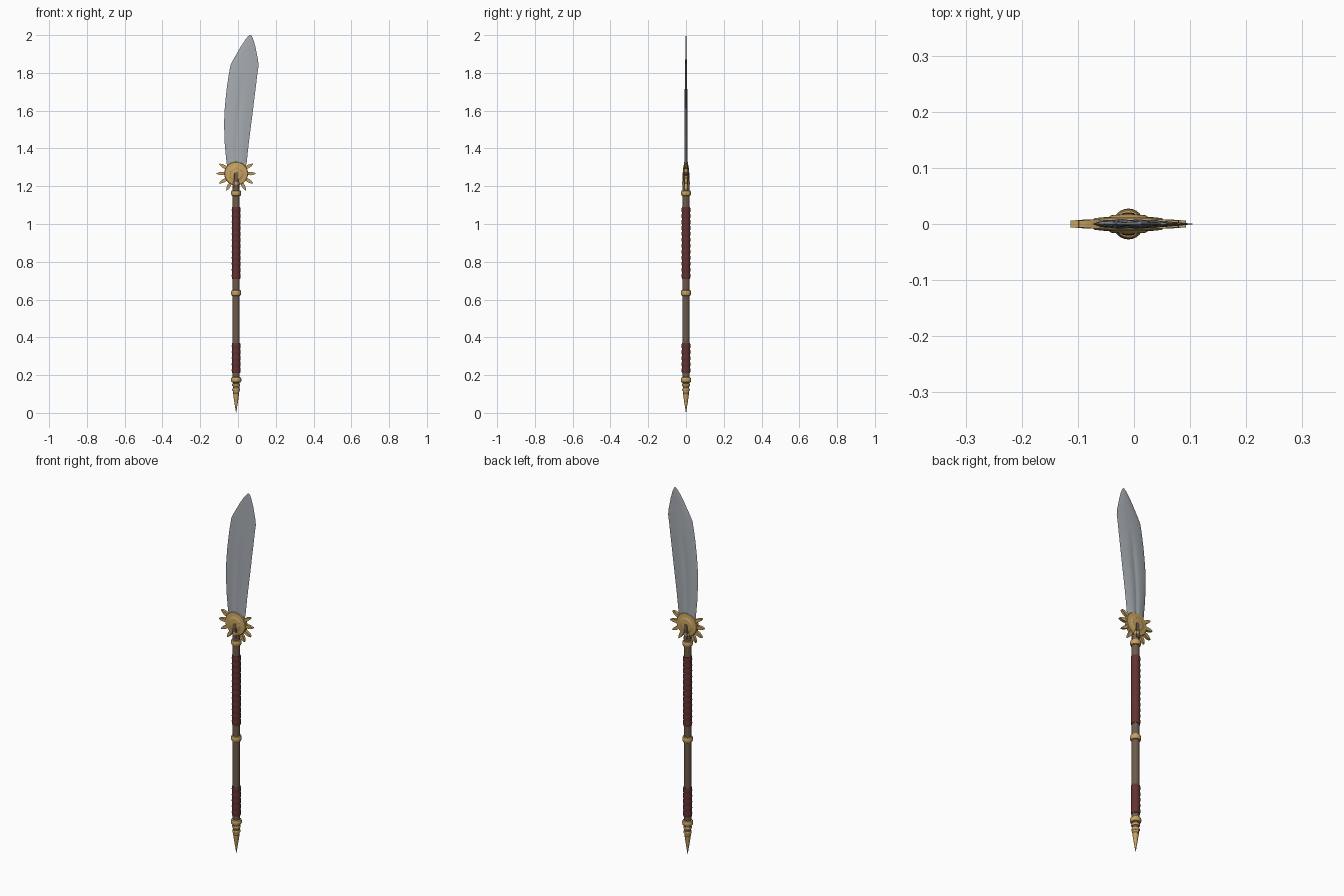
import bpy, bmesh, math
from mathutils import Matrix, Vector

if "Cube" in bpy.data.objects:
    bpy.data.objects.remove(bpy.data.objects["Cube"])

CX = -0.01   # shaft axis
DZ = 1.267   # guard disc height


def mat(name, rgb):
    m = bpy.data.materials.new(name)
    m.diffuse_color = (*rgb, 1)
    m.use_nodes = True
    m.node_tree.nodes["Principled BSDF"].inputs["Base Color"].default_value = m.diffuse_color
    return m


STEEL = mat("steel", (0.38, 0.41, 0.44))
GOLD = mat("gold", (0.56, 0.36, 0.12))
WOOD = mat("brown wood", (0.155, 0.105, 0.07))
WRAP = mat("dark red wrap", (0.125, 0.032, 0.032))


def finish(name, bm, m, angle=35):
    bmesh.ops.recalc_face_normals(bm, faces=bm.faces[:])
    me = bpy.data.meshes.new(name)
    bm.to_mesh(me)
    bm.free()
    me.materials.append(m)
    ob = bpy.data.objects.new(name, me)
    bpy.context.collection.objects.link(ob)
    bpy.context.view_layer.objects.active = ob
    ob.select_set(True)
    bpy.ops.object.shade_smooth_by_angle(angle=math.radians(angle))
    ob.select_set(False)
    return ob


def loft(bm, rings):
    """Skin closed rings of equal length and cap both ends."""
    vs = [[bm.verts.new(p) for p in r] for r in rings]
    n = len(vs[0])
    for a, b in zip(vs, vs[1:]):
        for i in range(n):
            j = (i + 1) % n
            bm.faces.new((a[i], a[j], b[j], b[i]))
    bm.faces.new(vs[0])
    bm.faces.new(vs[-1])


def lathe(name, prof, m, along_y=False, n=24):
    """Turn (radius, height) pairs about the shaft or about the disc axis."""
    bm = bmesh.new()
    rings = []
    for r, h in prof:
        ring = []
        for i in range(n):
            a = 2 * math.pi * i / n
            c, s = r * math.cos(a), r * math.sin(a)
            ring.append((CX + c, h, DZ + s) if along_y else (CX + c, s, h))
        rings.append(ring)
    loft(bm, rings)
    return finish(name, bm, m)


def collar(name, z, r, h):
    lathe(name, [(r * .72, z - h), (r * .9, z - h * .85), (r, z - h * .4),
                 (r, z + h * .4), (r * .9, z + h * .85), (r * .72, z + h)], GOLD)


def grip(name, z0, z1, coils):
    prof = [(0.018, z0)]
    n = coils * 4
    for i in range(n + 1):
        t = i / n
        prof.append((0.0215 + 0.0018 * abs(math.sin(math.pi * coils * t)), z0 + (z1 - z0) * t))
    prof.append((0.018, z1))
    lathe(name, prof, WRAP)


# Shaft, tapering into the guard
lathe("shaft", [(0.016, 0.1), (0.019, 0.2), (0.019, 1.17), (0.018, 1.2),
                (0.0165, 1.235), (0.0155, 1.275)], WOOD)

# Wrapped grips
grip("upper_grip", 0.71, 1.09, 12)
grip("lower_grip", 0.21, 0.37, 5)

# Gold collars
collar("top_collar", 1.163, 0.0265, 0.015)
collar("neck_ring", 1.215, 0.021, 0.011)
collar("middle_collar", 0.635, 0.0265, 0.016)
collar("bottom_collar", 0.175, 0.0275, 0.014)
collar("butt_ring_upper", 0.148, 0.0215, 0.007)
collar("butt_ring_lower", 0.123, 0.0205, 0.008)

# Butt spike
lathe("butt_spike", [(0.0005, 0.0), (0.006, 0.035), (0.013, 0.08), (0.0175, 0.118)], GOLD)

# Domed guard disc
half = [(0.063, 0.007), (0.060, 0.0105), (0.045, 0.012), (0.034, 0.013),
        (0.031, 0.0155), (0.018, 0.0165), (0.002, 0.017)]
lathe("guard_disc", [(r, -y) for r, y in reversed(half)] + half, GOLD, True, 40)

# Guard rays, leaving out those behind blade and shaft
bm = bmesh.new()
for k in range(12):
    if k in (2, 3, 4, 9):
        continue
    rot = Matrix.Translation((CX, 0, DZ)) @ Matrix.Rotation(-k * math.pi / 6, 4, 'Y')
    rings = []
    for d, w, t in [(0.05, 0.007, 0.008), (0.075, 0.009, 0.008), (0.09, 0.007, 0.007), (0.103, 0.0015, 0.006)]:
        rings.append([rot @ Vector((d, y, z)) for y, z in ((-t, -w), (t, -w), (t, w), (-t, w))])
    loft(bm, rings)
finish("guard_rays", bm, GOLD)

# Blade: rows of (height, back edge x, cutting edge x, half thickness)
rows = [(1.25, -0.045, 0.030, 0.010), (1.325, -0.061, 0.046, 0.009),
        (1.42, -0.070, 0.056, 0.0085), (1.53, -0.074, 0.070, 0.008),
        (1.60, -0.071, 0.079, 0.0075), (1.66, -0.066, 0.086, 0.007),
        (1.73, -0.058, 0.095, 0.0065), (1.79, -0.049, 0.102, 0.0055),
        (1.84, -0.040, 0.109, 0.0045), (1.87, -0.025, 0.106, 0.004),
        (1.935, 0.012, 0.093, 0.003), (1.975, 0.038, 0.082, 0.0025),
        (1.993, 0.053, 0.074, 0.0015), (2.0, 0.061, 0.068, 0.001)]
bm = bmesh.new()
rings = []
for z, a, b, t in rows:
    w = b - a
    # a shallow central groove that fades out toward the tip
    g = 0.0025 * max(0.0, min(1.0, (1.74 - z) / 0.08))
    side = [(0.1, t * .65), (0.3, t * .95), (0.40, t), (0.46, t - g),
            (0.52, t - g), (0.58, t), (0.75, t * .8)]
    ring = [(a, 0, z)] + [(a + w * u, -y, z) for u, y in side] + [(b, 0, z)]
    ring += [(a + w * u, y, z) for u, y in reversed(side)]
    rings.append(ring)
loft(bm, rings)
finish("blade", bm, STEEL)

# Wooden tongues lying on both faces of the disc
bm = bmesh.new()
for s in (-1, 1):
    rings = []
    for z, w, y in [(1.19, 0.015, 0.019), (1.24, 0.014, 0.0195), (1.262, 0.014, 0.019), (1.272, 0.008, 0.018)]:
        rings.append([(CX - w, s * 0.008, z), (CX - w * .7, s * y, z),
                      (CX + w * .7, s * y, z), (CX + w, s * 0.008, z)])
    loft(bm, rings)
finish("socket_tongues", bm, WOOD)
